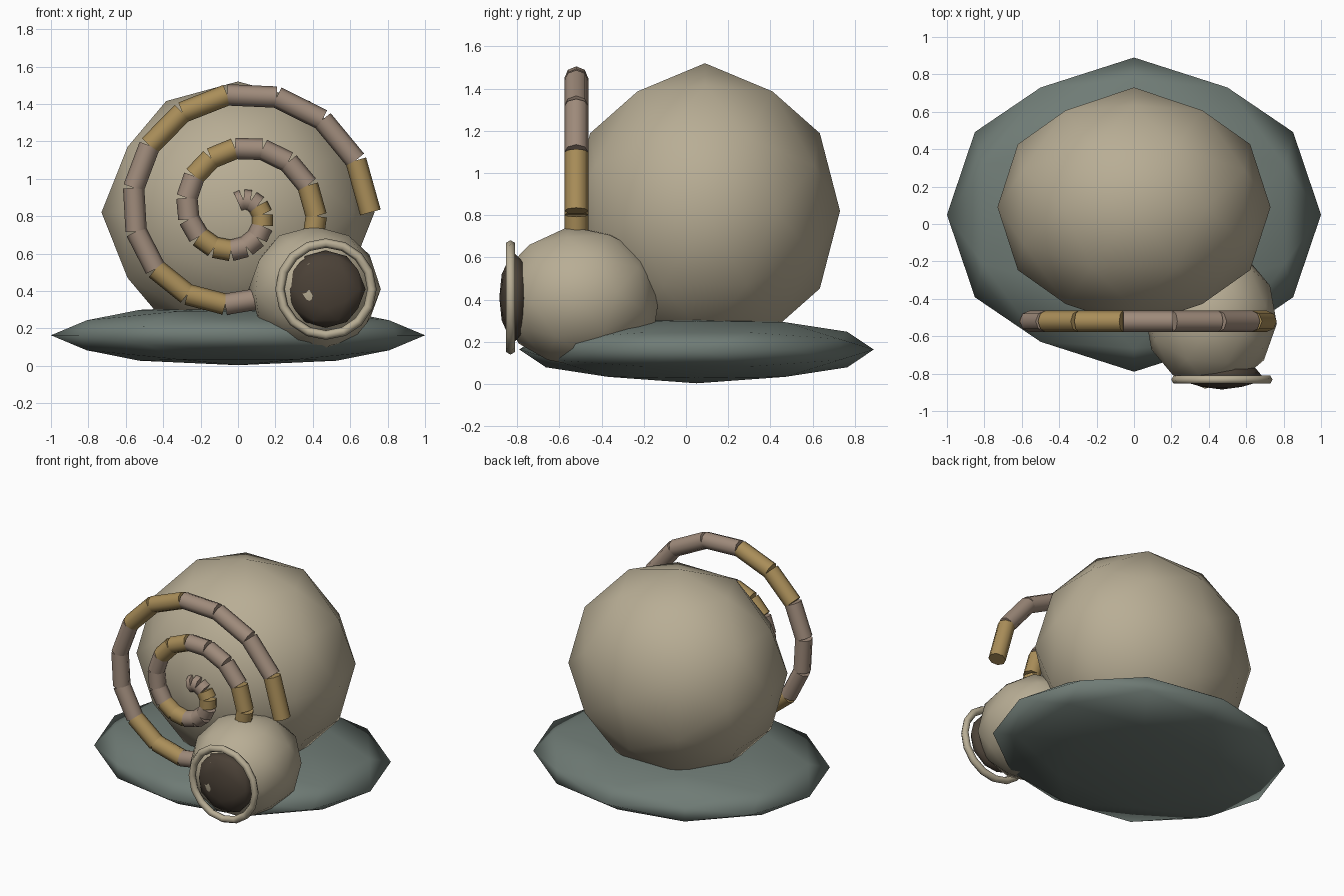
import bpy, bmesh, math
from mathutils import Vector, Matrix, Euler

if "Cube" in bpy.data.objects:
    bpy.data.objects.remove(bpy.data.objects["Cube"])


def material(name, rgb):
    m = bpy.data.materials.new(name)
    m.diffuse_color = (*rgb, 1)
    m.use_nodes = True
    m.node_tree.nodes["Principled BSDF"].inputs["Base Color"].default_value = m.diffuse_color
    return m


TAN = material("tan", (0.48, 0.42, 0.30))
SLATE = material("slate", (0.16, 0.20, 0.18))
OCHRE = material("ochre", (0.40, 0.27, 0.10))
MAUVE = material("mauve", (0.35, 0.26, 0.20))
DARK = material("dark", (0.07, 0.053, 0.038))


def finish(name, bm, mat, angle=None):
    bmesh.ops.recalc_face_normals(bm, faces=bm.faces)
    me = bpy.data.meshes.new(name)
    bm.to_mesh(me)
    bm.free()
    me.shade_smooth()
    if angle:
        me.set_sharp_from_angle(angle=math.radians(angle))
    me.materials.append(mat)
    ob = bpy.data.objects.new(name, me)
    bpy.context.collection.objects.link(ob)
    return ob


def ball(name, centre, radii, mat, tilt=(0, 0, 0)):
    """Once-divided icosahedron with vertices on all three axes."""
    phi = (1 + 5 ** 0.5) / 2
    corners = []
    for a in (1, -1):
        for b in (phi, -phi):
            corners += [Vector((b, a, 0)), Vector((0, b, a)), Vector((a, 0, b))]
    pts = list(corners)
    for i, p in enumerate(corners):
        pts += [(p + q) / 2 for q in corners[:i] if (p - q).length < 2.1]
    rot = Euler([math.radians(t) for t in tilt]).to_matrix()
    bm = bmesh.new()
    for p in pts:
        bm.verts.new(rot @ p.normalized())
    bmesh.ops.convex_hull(bm, input=bm.verts)
    bmesh.ops.transform(bm, verts=bm.verts,
                        matrix=Matrix.Translation(centre) @ Matrix.Diagonal((*radii, 1)))
    return finish(name, bm, mat)


# Base, shell, head and eye lens
ball("base", (0, 0.05, 0.163), (1.0, 0.84, 0.16), SLATE)
ball("shell_body", (0, 0.09, 0.82), (0.73, 0.64, 0.70), TAN)
ball("head", (0.41, -0.50, 0.41), (0.355, 0.385, 0.34), TAN, (8, 0, -5))
ball("eye_lens", (0.47, -0.81, 0.41), (0.212, 0.075, 0.207), DARK)

# Eye rim
bpy.ops.mesh.primitive_torus_add(major_radius=0.246, minor_radius=0.025,
                                 major_segments=16, minor_segments=6,
                                 location=(0.47, -0.832, 0.41),
                                 rotation=(math.pi / 2, 0, 0))
rim = bpy.context.object
rim.name = "eye_rim"
rim.data.shade_smooth()
rim.data.materials.append(TAN)

# Spiral of banded straight segments, from the outer end inwards
COUNT, TURNS = 34, 2.25


def spiral(k):
    turn = TURNS * k / COUNT
    r = 0.708 - 0.291 * turn
    a = turn * math.tau
    return Vector((r * math.cos(a), -0.52, 0.82 + r * math.sin(a)))


for k in range(COUNT):
    p, q = spiral(k), spiral(k + 1)
    d = q - p
    bm = bmesh.new()
    bmesh.ops.create_cone(bm, cap_ends=True, segments=8, radius1=0.057,
                          radius2=0.057, depth=d.length)
    rot = d.to_track_quat('Z', 'Y').to_matrix().to_4x4()
    bmesh.ops.transform(bm, verts=bm.verts,
                        matrix=Matrix.Translation((p + q) / 2) @ rot)
    finish(f"spiral_segment_{k + 1}", bm, OCHRE if k % 5 in (0, 4) else MAUVE, 50)
